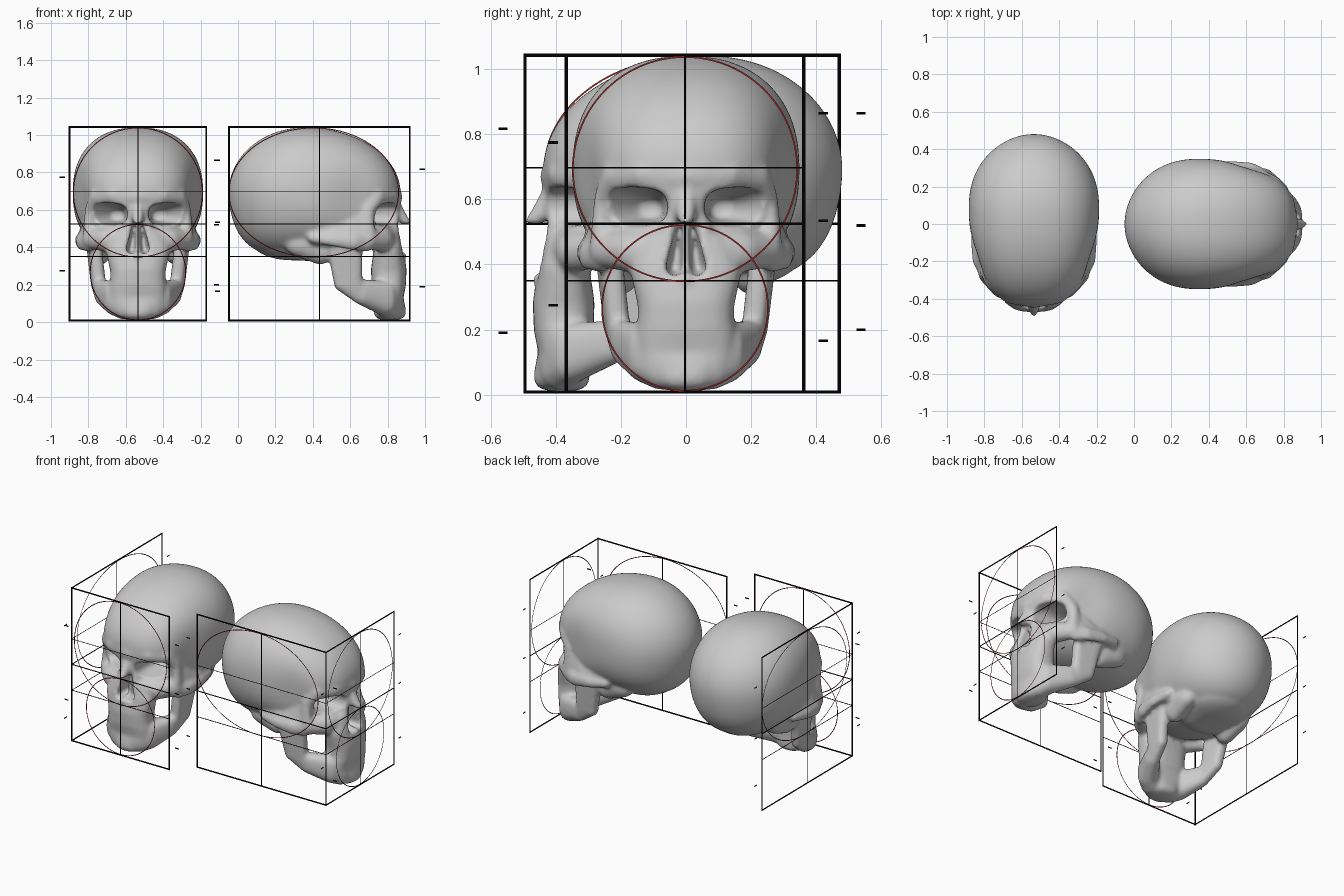
import bpy, bmesh, math
from mathutils import Matrix

if "Cube" in bpy.data.objects:
    bpy.data.objects.remove(bpy.data.objects["Cube"])

# ---------- helpers ----------
def unit_points(level, p):
    bm = bmesh.new()
    bmesh.ops.create_icosphere(bm, subdivisions=level, radius=1)
    pts = []
    for v in bm.verts:
        c = v.co.normalized()
        n = sum(abs(k) ** p for k in c) ** (1 / p)
        pts.append(c / n)
    bm.free()
    return pts

ROUND, BOXY = unit_points(3, 2.0), unit_points(3, 2.8)

def hull(bm, blobs, unit=ROUND, side=1):
    """Convex hull around ellipsoids (x, y, z, rx, ry, rz)."""
    new = [bm.verts.new((side * (x + u.x * a), y + u.y * b, z + u.z * c))
           for x, y, z, a, b, c in blobs for u in unit]
    res = bmesh.ops.convex_hull(bm, input=new)
    dead = {g for g in res["geom_interior"] + res["geom_unused"] if isinstance(g, bmesh.types.BMVert)}
    bmesh.ops.delete(bm, geom=list(dead), context='VERTS')

def chain(bm, blobs, unit=ROUND, mirror=True):
    for s in ((1, -1) if mirror else (1,)):
        for a, b in zip(blobs, blobs[1:]):
            hull(bm, [a, b], unit, s)

def make(name, bm, mat=None):
    me = bpy.data.meshes.new(name)
    bm.to_mesh(me)
    bm.free()
    ob = bpy.data.objects.new(name, me)
    bpy.context.collection.objects.link(ob)
    if mat:
        me.materials.append(mat)
    return ob

def remesh(ob, size):
    m = ob.modifiers.new("fuse", 'REMESH')
    m.mode = 'VOXEL'
    m.voxel_size = size

def bake(ob):
    dg = bpy.context.evaluated_depsgraph_get()
    me = bpy.data.meshes.new_from_object(ob.evaluated_get(dg))
    ob.modifiers.clear()
    ob.data = me

def solid(name, bm, size):
    bmesh.ops.recalc_face_normals(bm, faces=bm.faces[:])
    ob = make(name, bm)
    remesh(ob, size)
    bake(ob)
    return ob

# ---------- skull, facing -y ----------
bm = bmesh.new()

# cranium: egg, elliptical in profile, full below, with flattened temples
bmesh.ops.create_icosphere(bm, subdivisions=5, radius=1)
for v in bm.verts:
    c = v.co.normalized()
    p = 2.0 + .9 * max(0, -c.z)
    q = 2.3 + (.15 if c.y < 0 else -.3) * abs(c.y)
    r = (abs(c.y) ** p + abs(c.z) ** p) ** (1 / p)
    c = c / (abs(c.x) ** q + r ** q) ** (1 / q)
    x, y, z = c.x * .349, c.y * (.408 if c.y > 0 else .512) + .073, c.z * .349 + .692
    x *= 1 - .08 * math.exp(-((y + .2) / .13) ** 2 - ((z - .66) / .17) ** 2)
    v.co = (x, y, z)

# skull base and mastoids
hull(bm, [(0, .14, .41, .2, .2, .08), (0, .0, .41, .2, .12, .085)])
chain(bm, [(.21, .08, .42, .06, .1, .075), (.2, -.01, .38, .06, .07, .073)])
hull(bm, [(0, -.1, .46, .17, .12, .07), (0, -.28, .47, .15, .08, .07)])

# brow ridge, outer eye rim and cheekbone
chain(bm, [(0, -.395, .67, .06, .054, .058), (.13, -.37, .678, .05, .056, .052),
           (.222, -.305, .67, .038, .05, .053), (.256, -.262, .6, .027, .036, .04),
           (.262, -.26, .53, .028, .038, .04), (.255, -.27, .445, .042, .045, .055),
           (.16, -.345, .44, .07, .055, .065), (.08, -.367, .44, .06, .06, .07)])

# temple wall joining rim, arch and cranium
for s in (1, -1):
    hull(bm, [(.237, -.23, .58, .03, .05, .07), (.235, -.13, .58, .03, .06, .07),
              (.26, -.22, .46, .04, .05, .04), (.285, -.12, .455, .035, .07, .03)], ROUND, s)
    hull(bm, [(.285, -.1, .455, .038, .06, .03), (.27, .01, .46, .04, .05, .05),
              (.26, -.06, .52, .04, .08, .05)], ROUND, s)

# cheek arch
chain(bm, [(.262, -.26, .43, .032, .035, .055), (.303, -.19, .428, .026, .035, .046),
           (.315, -.08, .437, .022, .035, .034), (.29, .02, .45, .03, .04, .03)])

# nose bridge
chain(bm, [(.035, -.39, .62, .035, .04, .03), (.045, -.388, .54, .03, .04, .03),
           (.068, -.378, .44, .03, .055, .03)])
chain(bm, [(0, -.415, .61, .034, .035, .03), (0, -.45, .548, .03, .036, .02),
           (0, -.474, .53, .019, .027, .014)], mirror=False)

# upper jaw
chain(bm, [(0, -.37, .46, .13, .066, .05), (0, -.375, .38, .17, .078, .05),
           (0, -.376, .28, .148, .095, .05), (0, -.376, .2, .148, .092, .04)], BOXY, False)
chain(bm, [(0, -.42, .36, .03, .035, .015), (0, -.462, .355, .013, .018, .011)], mirror=False)

# chin
chain(bm, [(0, -.38, .2, .152, .086, .05), (0, -.375, .13, .155, .078, .05),
           (0, -.382, .055, .09, .086, .046)], BOXY, False)

# jaw body, ramus plate, coronoid and condyle
chain(bm, [(.07, -.385, .105, .06, .065, .09), (.128, -.35, .13, .055, .065, .09),
           (.195, -.23, .162, .038, .05, .066), (.216, -.13, .215, .035, .043, .05)], BOXY)
for s in (1, -1):
    hull(bm, [(.217, -.125, .212, .035, .042, .045), (.208, -.19, .2, .036, .044, .06),
              (.226, -.188, .37, .035, .048, .05), (.24, -.085, .4, .035, .038, .035)], BOXY, s)
    hull(bm, [(.24, -.08, .4, .033, .034, .03), (.262, -.06, .43, .03, .03, .025)], ROUND, s)
skull = solid("skull", bm, .01)

# cutter: eye sockets and nose opening
bm = bmesh.new()
for s in (1, -1):
    hull(bm, [(.157, -.46, .574, .102, .04, .06), (.157, -.36, .578, .1, .068, .06),
              (.115, -.24, .572, .045, .04, .035)], BOXY, s)
    hull(bm, [(.02, -.46, .505, .013, .13, .02), (.035, -.46, .392, .028, .13, .028)], ROUND, s)
hull(bm, [(0, -.47, .505, .02, .06, .02), (0, -.47, .4, .045, .065, .025)])
cutter = solid("socket_cutter", bm, .007)
cutter.hide_render = True

cut = skull.modifiers.new("sockets", 'BOOLEAN')
cut.operation, cut.solver, cut.object = 'DIFFERENCE', 'EXACT', cutter
remesh(skull, .0095)
sm = skull.modifiers.new("soften", 'SMOOTH')
sm.factor, sm.iterations = .5, 9
bake(skull)
bpy.data.objects.remove(cutter)
skull.data.polygons.foreach_set("use_smooth", [True] * len(skull.data.polygons))

# one skull facing front, a copy facing right
skull.name = "front_skull"
skull.location = (-.535, 0, 0)
turned = bpy.data.objects.new("side_skull", skull.data)
bpy.context.collection.objects.link(turned)
turned.location = (.43, 0, 0)
turned.rotation_euler.z = math.pi / 2

# ---------- flat proportion guides ----------
def colour(name, rgb):
    m = bpy.data.materials.new(name)
    m.diffuse_color = (*rgb, 1)
    m.use_nodes = True
    m.node_tree.nodes["Principled BSDF"].inputs["Base Color"].default_value = m.diffuse_color
    return m

black, red = colour("black", (0, 0, 0)), colour("dark_red", (.3, .02, .02))

def bar(bm, u0, v0, u1, v1):
    bm.faces.new([bm.verts.new((u, 0, v)) for u, v in ((u0, v0), (u1, v0), (u1, v1), (u0, v1))])

def ring(bm, cu, cv, a, b, w=.005, n=96):
    loops = []
    for k in (-w / 2, w / 2):
        loops.append([bm.verts.new((cu + (a + k) * math.cos(2 * math.pi * i / n), 0,
                                    cv + (b + k) * math.sin(2 * math.pi * i / n))) for i in range(n)])
    for i in range(n):
        j = (i + 1) % n
        bm.faces.new((loops[0][i], loops[0][j], loops[1][j], loops[1][i]))

def guide(name, half, ellipses, ticks, place):
    lo, hi, w = .008, 1.043, .005
    bm = bmesh.new()
    for s in (-half, half):
        bar(bm, s - w, lo - w, s + w, hi + w)
    for z, t in ((lo, w), (hi, w), (.697, .002), (.525, .0035), (.35, .0025)):
        bar(bm, -half, z - t, half, z + t)
    bar(bm, -.003, lo, .003, hi)
    # plain dashes marking halves and thirds
    for u, zs in ticks:
        for z in zs:
            bar(bm, u - .014, z - .004, u + .014, z + .004)
    make(name + "_lines", bm, black).matrix_world = place
    bm = bmesh.new()
    for e in ellipses:
        ring(bm, *e)
    make(name + "_circles", bm, red).matrix_world = place

def at(x, y, deg):
    return Matrix.Translation((x, y, 0)) @ Matrix.Rotation(math.radians(deg), 4, 'Z')

HALVES, THIRDS = (.775, .275), (.865, .535, .165)
face = [(0, .693, .345, .345), (0, .267, .255, .255)]
side = [(-.03, .693, .453, .345)]
face_ticks = [(-.405, HALVES), (.425, THIRDS)]
side_ticks = [(.55, (.817, .19)), (-.55, (.865, .52, .2))]
guide("front_skull_face_guide", .365, face, face_ticks, at(-.535, -.495, 0))
guide("front_skull_side_guide", .483, side, side_ticks, at(-.9, -.012, -90))
guide("side_skull_side_guide", .483, side, side_ticks, at(.435, -.368, 0))
guide("side_skull_face_guide", .365, face, face_ticks, at(.918, -.003, 90))
